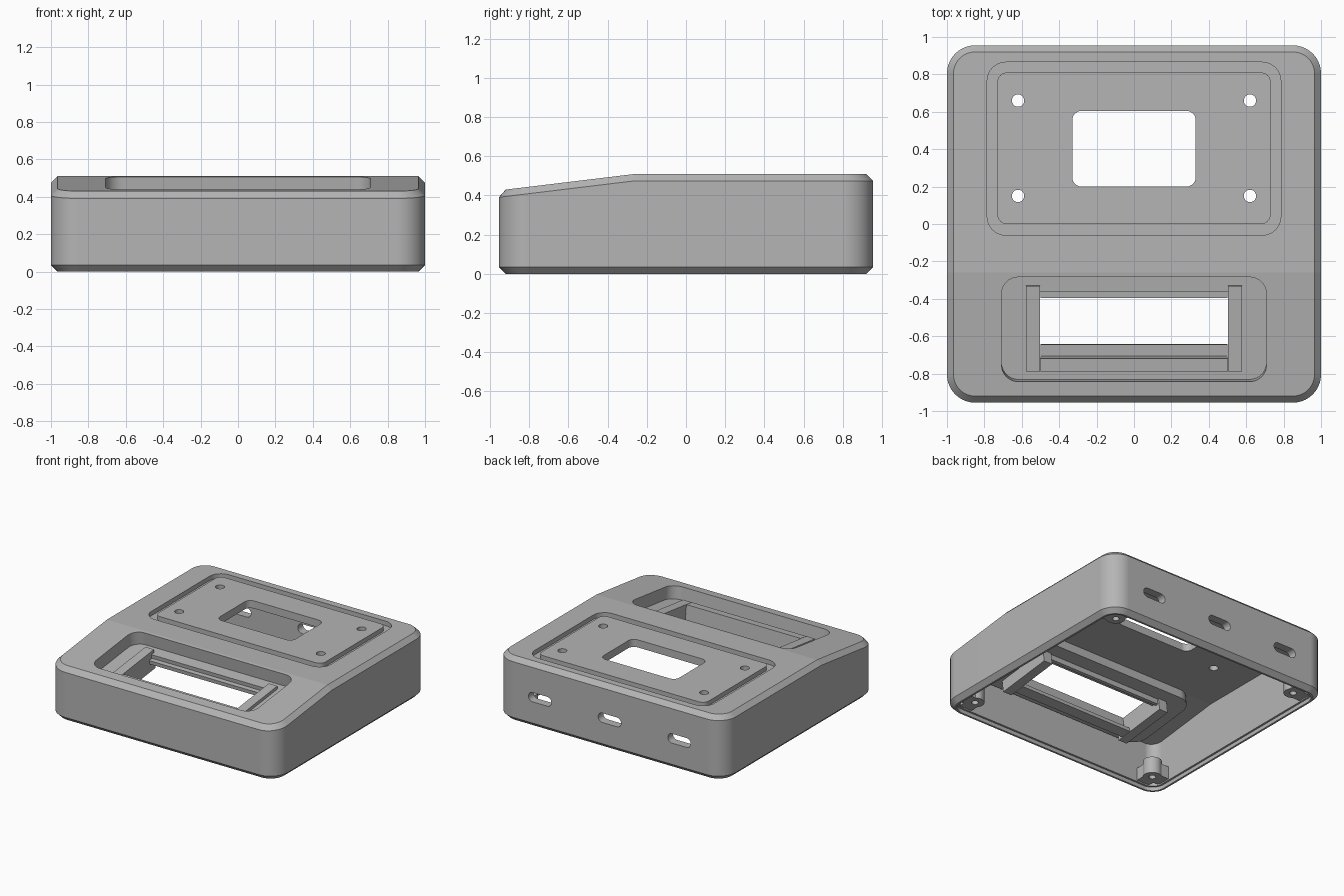
import bpy, bmesh, math
from mathutils import Matrix, Vector

cube = bpy.data.objects.get("Cube")
if cube:
    bpy.data.objects.remove(cube, do_unlink=True)

BEND = -0.26            # where the lid starts sloping
SLOPE = 0.121
TOP = 0.51
HALF_Y = 0.955

grey = bpy.data.materials.new("plain_grey")
grey.use_nodes = True
grey.diffuse_color = (0.46, 0.46, 0.46, 1)
grey.node_tree.nodes["Principled BSDF"].inputs["Base Color"].default_value = grey.diffuse_color


def lid(y, drop=0.0):
    return TOP - drop - max(0.0, BEND - y) * SLOPE


def finish(name, bm, matrix=None):
    bmesh.ops.recalc_face_normals(bm, faces=bm.faces)
    mesh = bpy.data.meshes.new(name)
    bm.to_mesh(mesh)
    bm.free()
    if matrix:
        mesh.transform(matrix)
    mesh.materials.append(grey)
    obj = bpy.data.objects.new(name, mesh)
    bpy.context.collection.objects.link(obj)
    return obj


def outline(hx, y0, y1, r, bend=None, n=10):
    """Rounded rectangle, optionally with a point on each side at the bend."""
    pts = []
    corners = [(hx - r, y0 + r, -90), (hx - r, y1 - r, 0),
               (-hx + r, y1 - r, 90), (-hx + r, y0 + r, 180)]
    for i, (cx, cy, start) in enumerate(corners):
        for k in range(n + 1):
            a = math.radians(start + 90 * k / n)
            pts.append((cx + r * math.cos(a), cy + r * math.sin(a)))
        if bend is not None and i in (0, 2):
            pts.append((hx if i == 0 else -hx, bend))
    return pts


def loft(name, rings, matrix=None, bend=None):
    """Skin a stack of (outline, height function) rings and cap both ends."""
    bm = bmesh.new()
    loops = [[bm.verts.new((x, y, height(y))) for x, y in pts] for pts, height in rings]
    count = len(loops[0])
    for a, b in zip(loops, loops[1:]):
        for i in range(count):
            j = (i + 1) % count
            bm.faces.new((a[i], a[j], b[j], b[i]))
    for loop in (loops[0], loops[-1]):
        face = bm.faces.new(loop)
        if bend is not None:
            sides = [v for v in loop if abs(v.co.y - bend) < 1e-5]
            bmesh.utils.face_split(face, sides[0], sides[1])
    return finish(name, bm, matrix)


def slab(name, hx, y0, y1, r, z0, z1, matrix=None, cx=0.0):
    shape = [(x + cx, y) for x, y in outline(hx, y0, y1, r)]
    return loft(name, [(shape, lambda y: z0), (shape, lambda y: z1)], matrix)


def box(name, x0, x1, y0, y1, z0, z1, matrix=None):
    bm = bmesh.new()
    place = Matrix.Translation(((x0 + x1) / 2, (y0 + y1) / 2, (z0 + z1) / 2))
    size = Matrix.Diagonal((x1 - x0, y1 - y0, z1 - z0, 1))
    bmesh.ops.create_cube(bm, size=1, matrix=place @ size)
    return finish(name, bm, matrix)


def combine(target, tool, operation="DIFFERENCE"):
    mod = target.modifiers.new("combine", "BOOLEAN")
    mod.operation, mod.object, mod.solver = operation, tool, "EXACT"
    bpy.context.view_layer.objects.active = target
    bpy.ops.object.modifier_apply(modifier=mod.name)
    bpy.data.objects.remove(tool, do_unlink=True)


def shell_ring(inset, height):
    return (outline(1 - inset, -HALF_Y + inset, HALF_Y - inset, 0.15 - inset, BEND), height)


# Chamfered outer case
case = loft("case", [
    shell_ring(0.035, lambda y: 0.0),
    shell_ring(0.0, lambda y: 0.035),
    shell_ring(0.0, lambda y: lid(y, 0.035)),
    shell_ring(0.035, lambda y: lid(y))], bend=BEND)

# Hollow inside, open below, with a stepped rim for a base plate
combine(case, loft("cavity", [
    shell_ring(0.065, lambda y: -0.1),
    shell_ring(0.065, lambda y: lid(y, 0.06))], bend=BEND))
combine(case, slab("rim_step", 0.95, -0.905, 0.905, 0.1, -0.1, 0.03))

# Groove around the raised mounting plateau
groove = slab("groove", 0.785, -0.06, 0.865, 0.1, 0.475, 0.6)
combine(groove, slab("plateau", 0.73, 0.0, 0.81, 0.05, 0.4, 0.7))
combine(case, groove)

# Window and screw holes through the plateau
combine(case, slab("window", 0.33, 0.2, 0.605, 0.05, 0.4, 0.7))
for x in (-0.62, 0.62):
    for y in (0.15, 0.66):
        combine(case, slab("screw_hole", 0.033, y - 0.033, y + 0.033, 0.0329, 0.4, 0.7, cx=x))

# Port slots in the back wall
upright = Matrix.Translation((0, HALF_Y, 0.24)) @ Matrix.Rotation(math.radians(90), 4, "X")
for x in (-0.61, 0, 0.61):
    combine(case, slab("port", 0.1, -0.037, 0.037, 0.0365, -0.1, 0.15, upright, cx=x))

# Tilted pocket in the sloping lid
tilt = Matrix.Translation((0, -0.56, lid(-0.56))) @ Matrix.Rotation(math.atan(SLOPE), 4, "X")
FLOOR = -0.1
combine(case, slab("pocket_shell", 0.75, -0.32, 0.315, 0.12, FLOOR - 0.035, -0.02, tilt), "UNION")
combine(case, slab("pocket", 0.708, -0.285, 0.278, 0.09, FLOOR, 0.1, tilt))
combine(case, box("pocket_opening", -0.505, 0.505, -0.17, 0.185, -0.4, 0.1, tilt))

parts = [case]

# Display frame: side bars, front bar, back wall and two retaining ledges
DEEP = FLOOR - 0.13
for side, x in (("right", -0.5775), ("left", 0.5025)):
    parts.append(box(side + "_frame_bar", x, x + 0.075, -0.24, 0.22, DEEP, FLOOR + 0.025, tilt))
parts += [
    box("front_frame_bar", -0.5, 0.5, -0.24, -0.17, FLOOR - 0.06, FLOOR + 0.025, tilt),
    box("front_frame_wall", -0.5, 0.5, -0.195, -0.17, DEEP, FLOOR - 0.05, tilt),
    box("front_ledge", -0.5, 0.5, -0.18, -0.11, DEEP, DEEP + 0.03, tilt),
    box("back_frame_wall", -0.5, 0.5, 0.185, 0.21, DEEP + 0.05, FLOOR - 0.01, tilt),
    box("back_ledge", -0.5, 0.5, 0.15, 0.19, FLOOR - 0.06, FLOOR - 0.03, tilt)]

# Corner screw bosses tied to the walls
for sx in (-1, 1):
    for sy in (-1, 1):
        x, y = 0.83 * sx, 0.785 * sy
        boss = slab("corner_boss", 0.068, y - 0.068, y + 0.068, 0.0679, 0.04, 0.17, cx=x)
        xs = sorted((x, 0.95 * sx))
        ys = sorted((y, 0.91 * sy))
        combine(boss, box("arm_x", *xs, y - 0.055, y + 0.055, 0.04, 0.14), "UNION")
        combine(boss, box("arm_y", x - 0.055, x + 0.055, *ys, 0.04, 0.14), "UNION")
        combine(boss, slab("pilot_hole", 0.025, y - 0.025, y + 0.025, 0.0249, 0, 0.3, cx=x))
        parts.append(boss)

# Smooth rounded corners, crisp edges and a crisp lid bend
for obj in parts:
    bpy.ops.object.select_all(action="DESELECT")
    obj.select_set(True)
    bpy.context.view_layer.objects.active = obj
    bpy.ops.object.shade_smooth_by_angle(angle=math.radians(25))
for edge in case.data.edges:
    if all(abs(case.data.vertices[v].co.y - BEND) < 1e-4 for v in edge.vertices):
        edge.use_edge_sharp = True
weighted = case.modifiers.new("even_shading", "WEIGHTED_NORMAL")
weighted.keep_sharp = True
